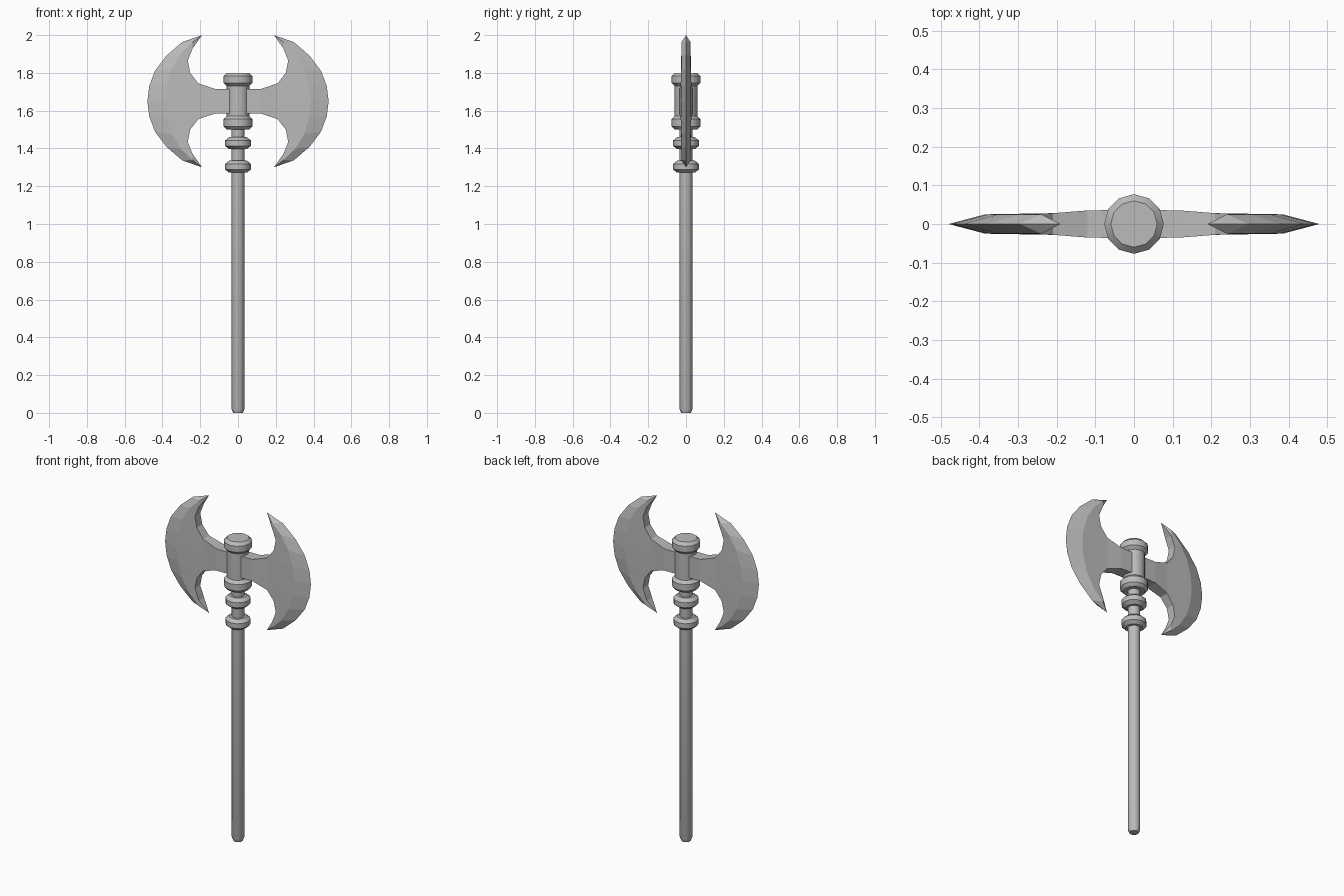
import bpy
import bmesh
from math import cos, sin, tau, radians

cube = bpy.data.objects.get("Cube")
if cube:
    bpy.data.objects.remove(cube, do_unlink=True)

GREY = (0.5, 0.5, 0.5, 1)
steel = bpy.data.materials.new("plain grey")
steel.use_nodes = True
steel.diffuse_color = GREY
steel.node_tree.nodes["Principled BSDF"].inputs["Base Color"].default_value = GREY

SIDES = 12


def finish(bm, name):
    bmesh.ops.recalc_face_normals(bm, faces=bm.faces)
    mesh = bpy.data.meshes.new(name)
    bm.to_mesh(mesh)
    bm.free()
    mesh.materials.append(steel)
    obj = bpy.data.objects.new(name, mesh)
    bpy.context.collection.objects.link(obj)
    return obj


def lathe(name, profile):
    """Closed turned part from (radius, height) pairs."""
    bm = bmesh.new()
    rings = [[bm.verts.new((r * cos(tau * i / SIDES), r * sin(tau * i / SIDES), z))
              for i in range(SIDES)] for r, z in profile]
    for low, high in zip(rings, rings[1:]):
        for i in range(SIDES):
            j = (i + 1) % SIDES
            bm.faces.new((low[i], low[j], high[j], high[i]))
    bm.faces.new(rings[0][::-1])
    bm.faces.new(rings[-1])
    obj = finish(bm, name)
    bpy.ops.object.select_all(action="DESELECT")
    obj.select_set(True)
    bpy.context.view_layer.objects.active = obj
    bpy.ops.object.shade_smooth_by_angle(angle=radians(33))


def collar(name, low, high, radius, rim, bevel=0.017):
    lathe(name, [(rim, low), (radius, low + bevel), (radius, high - bevel), (rim, high)])


# Handle and its turned rings
lathe("shaft", [(0.026, 0), (0.034, 0.02), (0.034, 1.55)])
collar("lower_ring", 1.272, 1.335, 0.068, 0.048)
collar("middle_ring", 1.396, 1.46, 0.068, 0.046)

# Head socket
collar("socket_bottom_collar", 1.50, 1.572, 0.077, 0.06)
lathe("socket_barrel", [(0.06, 1.56), (0.06, 1.74)])
collar("socket_top_cap", 1.73, 1.80, 0.077, 0.06)

# Double blade: one eighth, mirrored on all axes about the head centre
HEAD_Z = 1.65
bm = bmesh.new()


def row(points):
    return [bm.verts.new((x, -y, z)) for x, y, z in points]


inner_pts = [(0, 0.037, 0.063), (0.12, 0.035, 0.065), (0.21, 0.028, 0.095),
             (0.253, 0.026, 0.15), (0.266, 0.025, 0.215), (0.24, 0.024, 0.28)]
inner = row(inner_pts)
wall = row([(x, 0, z) for x, y, z in inner_pts])
middle = row([(0, 0.037, 0), (0.12, 0.035, 0), (0.21, 0.028, 0)])
ridge = row([(x, 0.025, z) for x, z in
             [(0.385, 0), (0.376, 0.085), (0.35, 0.175), (0.30, 0.255), (0.24, 0.312)]])
edge = row([(x, 0, z) for x, z in
            [(0.48, 0), (0.47, 0.08), (0.44, 0.16), (0.38, 0.24), (0.296, 0.313)]])
tip = row([(0.19, 0, 0.35)])[0]

# Web cheeks, blade cheeks, bevel to the cutting edge, inner rim
for i in range(2):
    bm.faces.new((middle[i], middle[i + 1], inner[i + 1], inner[i]))
cheek = [middle[2]] + inner[2:]
for i in range(4):
    bm.faces.new((cheek[i], ridge[i], ridge[i + 1], cheek[i + 1]))
    bm.faces.new((ridge[i], edge[i], edge[i + 1], ridge[i + 1]))
for i in range(5):
    bm.faces.new((inner[i], inner[i + 1], wall[i + 1], wall[i]))
for a, b in ((inner[5], ridge[4]), (ridge[4], edge[4]), (wall[5], inner[5])):
    bm.faces.new((a, b, tip))

blade = finish(bm, "double_blade")
blade.location.z = HEAD_Z
# Make sure the cheeks face outwards before mirroring
if blade.data.polygons[0].normal.y > 0:
    blade.data.flip_normals()
mirror = blade.modifiers.new("mirror", "MIRROR")
mirror.use_axis = (True, True, True)
mirror.merge_threshold = 0.0005
